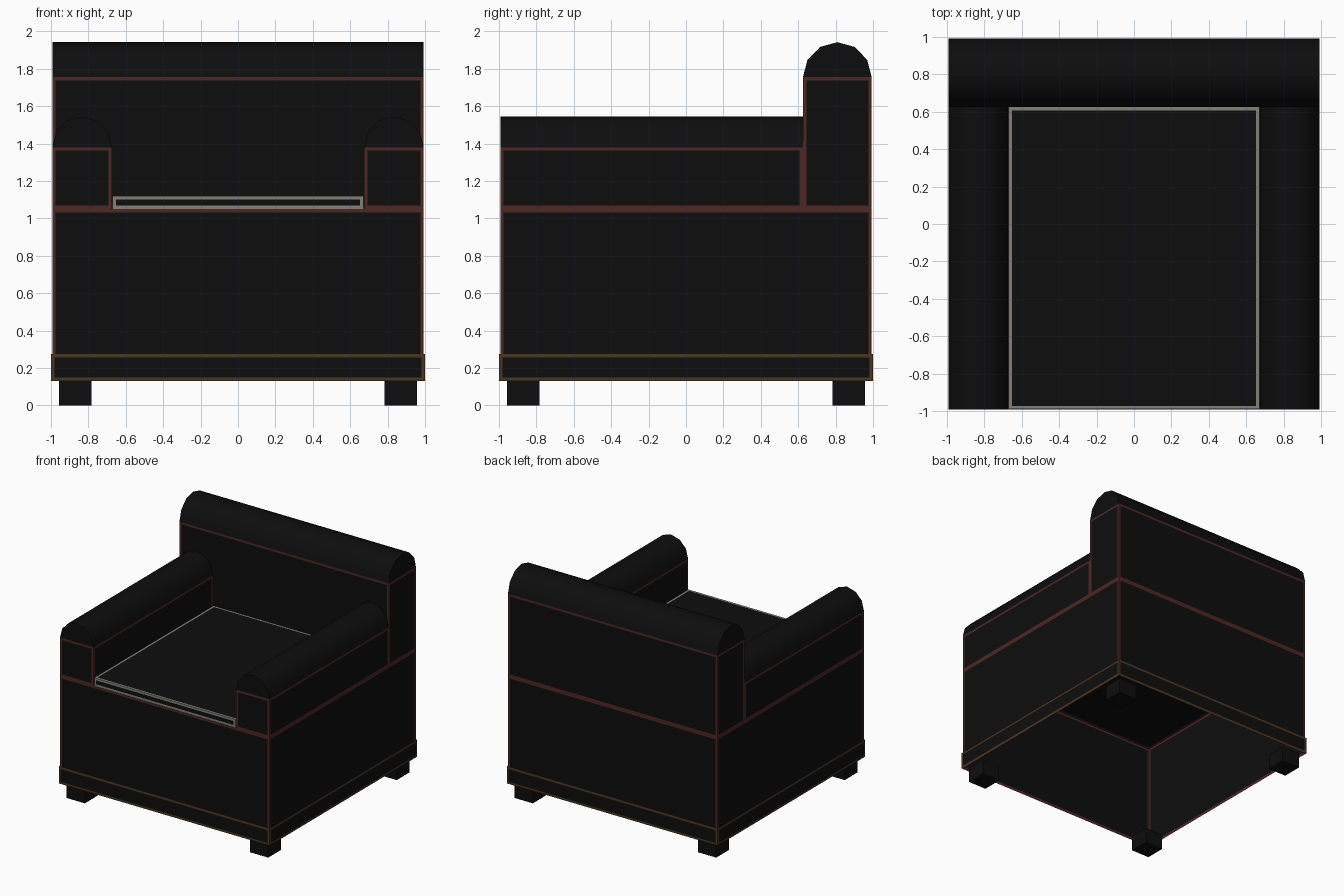
import bpy, bmesh
from math import pi, sin, cos, radians
from mathutils import Vector

if "Cube" in bpy.data.objects:
    bpy.data.objects.remove(bpy.data.objects["Cube"])


def material(name, rgb):
    m = bpy.data.materials.new(name)
    m.diffuse_color = (*rgb, 1)
    m.use_nodes = True
    m.node_tree.nodes["Principled BSDF"].inputs["Base Color"].default_value = m.diffuse_color
    return m


BLACK = material("black_upholstery", (0.004, 0.004, 0.004))
RED = material("red_piping", (0.075, 0.02, 0.017))
BROWN = material("brown_trim", (0.07, 0.035, 0.015))
PALE = material("pale_trim", (0.22, 0.22, 0.19))


def finish(name, bm, mats):
    mesh = bpy.data.meshes.new(name)
    bm.to_mesh(mesh)
    bm.free()
    for m in mats:
        mesh.materials.append(m)
    ob = bpy.data.objects.new(name, mesh)
    bpy.context.collection.objects.link(ob)
    return ob


def box(name, lo, hi, trim=None, open_dirs=(), width=0.018):
    """Box from corner to corner, some sides left open, flush trim on each panel."""
    lo, hi = Vector(lo), Vector(hi)
    bm = bmesh.new()
    bmesh.ops.create_cube(bm, size=1)
    for v in bm.verts:
        v.co = (lo + hi) / 2 + v.co * (hi - lo)
    bm.normal_update()
    gone = [f for f in bm.faces if any(f.normal.dot(Vector(d)) > 0.9 for d in open_dirs)]
    bmesh.ops.delete(bm, geom=gone, context='FACES')
    if trim:
        rim = bmesh.ops.inset_individual(bm, faces=bm.faces[:], thickness=width,
                                         use_even_offset=True)
        for f in rim["faces"]:
            f.material_index = 1
    return finish(name, bm, [BLACK, trim] if trim else [BLACK])


def rounded_cap(name, centre, radius, height, z, start, end, along):
    """Half-round bolster of six segments, running along x or y."""
    bm = bmesh.new()
    ends = []
    for t in (start, end):
        ring = []
        for i in range(7):
            a = pi * i / 6
            s, h = centre + radius * cos(a), z + height * sin(a)
            ring.append(bm.verts.new((t, s, h) if along == 'x' else (s, t, h)))
        ends.append(ring)
        bm.faces.new(ring)
    for i in range(6):
        bm.faces.new((ends[0][i], ends[0][i + 1], ends[1][i + 1], ends[1][i]))
    bmesh.ops.recalc_face_normals(bm, faces=bm.faces[:])
    ob = finish(name, bm, [BLACK])
    bpy.ops.object.select_all(action='DESELECT')
    ob.select_set(True)
    bpy.context.view_layer.objects.active = ob
    bpy.ops.object.shade_smooth_by_angle(angle=radians(40))


UP, DOWN, REAR = (0, 0, 1), (0, 0, -1), (0, 1, 0)
W = 0.993

# Hollow body, open underneath, with the trim band around its foot
box("body", (-W, -W, 0.13), (W, W, 1.05), RED, [DOWN])
box("base_band", (-1, -1, 0.13), (1, 1, 0.275), BROWN, [UP, DOWN])

# Back rest
box("back_rest", (-W, 0.625, 1.05), (W, W, 1.755), RED, [UP, DOWN])
rounded_cap("back_rest_cap", 0.809, 0.184, 0.187, 1.755, -W, W, 'x')

# Seat cushion
box("seat", (-0.67, -0.99, 1.05), (0.67, 0.625, 1.12), PALE, [DOWN])

# Arm rests and legs on both sides
for side, s in (("left", -1), ("right", 1)):
    x0, x1 = sorted((s * 0.675, s * W))
    box(side + "_arm", (x0, -W, 1.05), (x1, 0.625, 1.38), RED, [UP, DOWN, REAR])
    rounded_cap(side + "_arm_cap", s * 0.834, 0.159, 0.165, 1.38, -W, 0.625, 'y')
    for end, e in (("front", -1), ("back", 1)):
        c = Vector((s * 0.87, e * 0.87, 0.066))
        half = Vector((0.087, 0.087, 0.066))
        box(f"{end}_{side}_leg", c - half, c + half)
